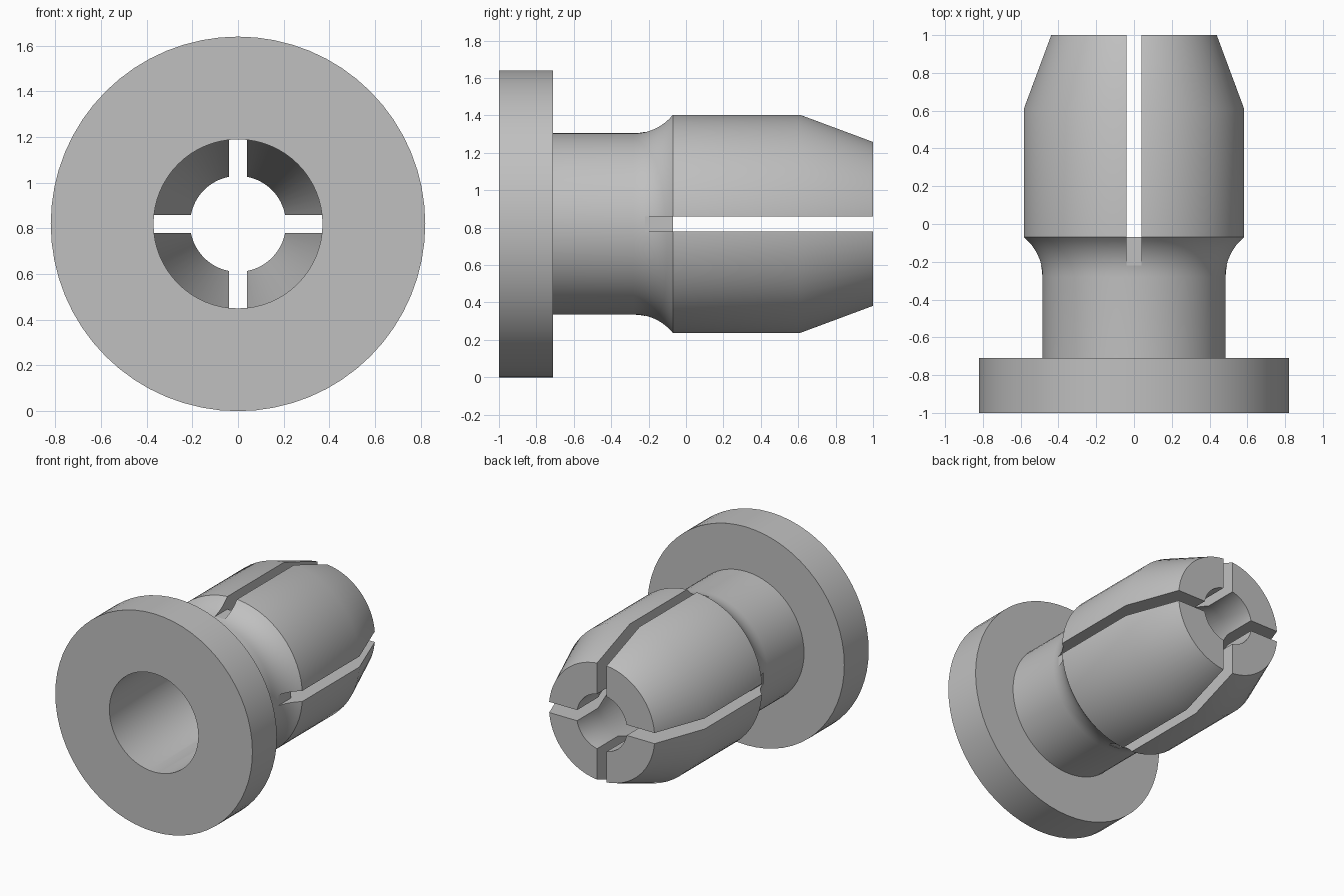
import bpy, bmesh, math
from mathutils import Vector

if "Cube" in bpy.data.objects:
    bpy.data.objects.remove(bpy.data.objects["Cube"], do_unlink=True)

AXIS_Z = 0.82     # height of the turning axis
SLOT = 0.08       # width of the four slots
SHOULDER = -0.07  # where the gripping head begins

grey = bpy.data.materials.new("plain grey")
grey.use_nodes = True
tone = (0.53, 0.53, 0.53, 1)
grey.diffuse_color = tone
grey.node_tree.nodes["Principled BSDF"].inputs["Base Color"].default_value = tone


def revolve(name, profile, steps=64):
    """Turn a closed (y, radius) profile about the front-to-back axis."""
    bm = bmesh.new()
    vs = [bm.verts.new((0, y, AXIS_Z + r)) for y, r in profile]
    es = [bm.edges.new((vs[i - 1], vs[i])) for i in range(len(vs))]
    bmesh.ops.spin(bm, geom=vs + es, cent=(0, 0, AXIS_Z), axis=(0, 1, 0),
                   angle=math.tau, steps=steps)
    bmesh.ops.remove_doubles(bm, verts=bm.verts[:], dist=0.0005)
    bmesh.ops.recalc_face_normals(bm, faces=bm.faces[:])
    mesh = bpy.data.meshes.new(name)
    bm.to_mesh(mesh)
    bm.free()
    mesh.materials.append(grey)
    obj = bpy.data.objects.new(name, mesh)
    bpy.context.collection.objects.link(obj)
    return obj


def cut_box(target, low, high):
    """Subtract an axis-aligned box from the target."""
    low, high = Vector(low), Vector(high)
    bpy.ops.mesh.primitive_cube_add(size=1, location=(low + high) / 2)
    cutter = bpy.context.object
    cutter.name = "slot_cutter"
    cutter.hide_render = True
    cutter.scale = high - low
    bpy.context.view_layer.update()
    mod = target.modifiers.new("slot", 'BOOLEAN')
    mod.operation = 'DIFFERENCE'
    mod.solver = 'EXACT'
    mod.object = cutter
    bpy.context.view_layer.objects.active = target
    bpy.ops.object.modifier_apply(modifier=mod.name)
    bpy.data.objects.remove(cutter, do_unlink=True)


# Flange, neck, concave fillet, head, tapered tip, then back through the bore
FILLET = 0.27
sweep = math.asin(0.21 / FILLET)
fillet = [(-0.28 + FILLET * math.sin(sweep * i / 8),
           0.485 + FILLET * (1 - math.cos(sweep * i / 8))) for i in range(8)]
profile = ([(-1, 0.82), (-0.71, 0.82), (-0.71, 0.485)] + fillet +
           [(SHOULDER, 0.585), (0.61, 0.585), (1, 0.44),
            (1, 0.21), (0.75, 0.21), (0.31, 0.37), (-1, 0.37)])
bushing = revolve("slotted_bushing", profile)

# Crossed slots split the head into four fingers
h = SLOT / 2
cut_box(bushing, (-h, SHOULDER, AXIS_Z - 0.8), (h, 1.2, AXIS_Z + 0.8))
cut_box(bushing, (-0.8, SHOULDER, AXIS_Z - h), (0.8, 1.2, AXIS_Z + h))

# Shallow run-out grooves where the slots end in the fillet
for side in (-1, 1):
    near, far = sorted((side * 0.488, side * 0.8))
    cut_box(bushing, (-h, -0.22, AXIS_Z + near), (h, 0.1, AXIS_Z + far))
    cut_box(bushing, (near, -0.22, AXIS_Z - h), (far, 0.1, AXIS_Z + h))

# Smooth turned surfaces, crisp edges
bpy.ops.object.select_all(action='DESELECT')
bushing.select_set(True)
bpy.context.view_layer.objects.active = bushing
bpy.ops.object.shade_smooth_by_angle(angle=math.radians(30))
